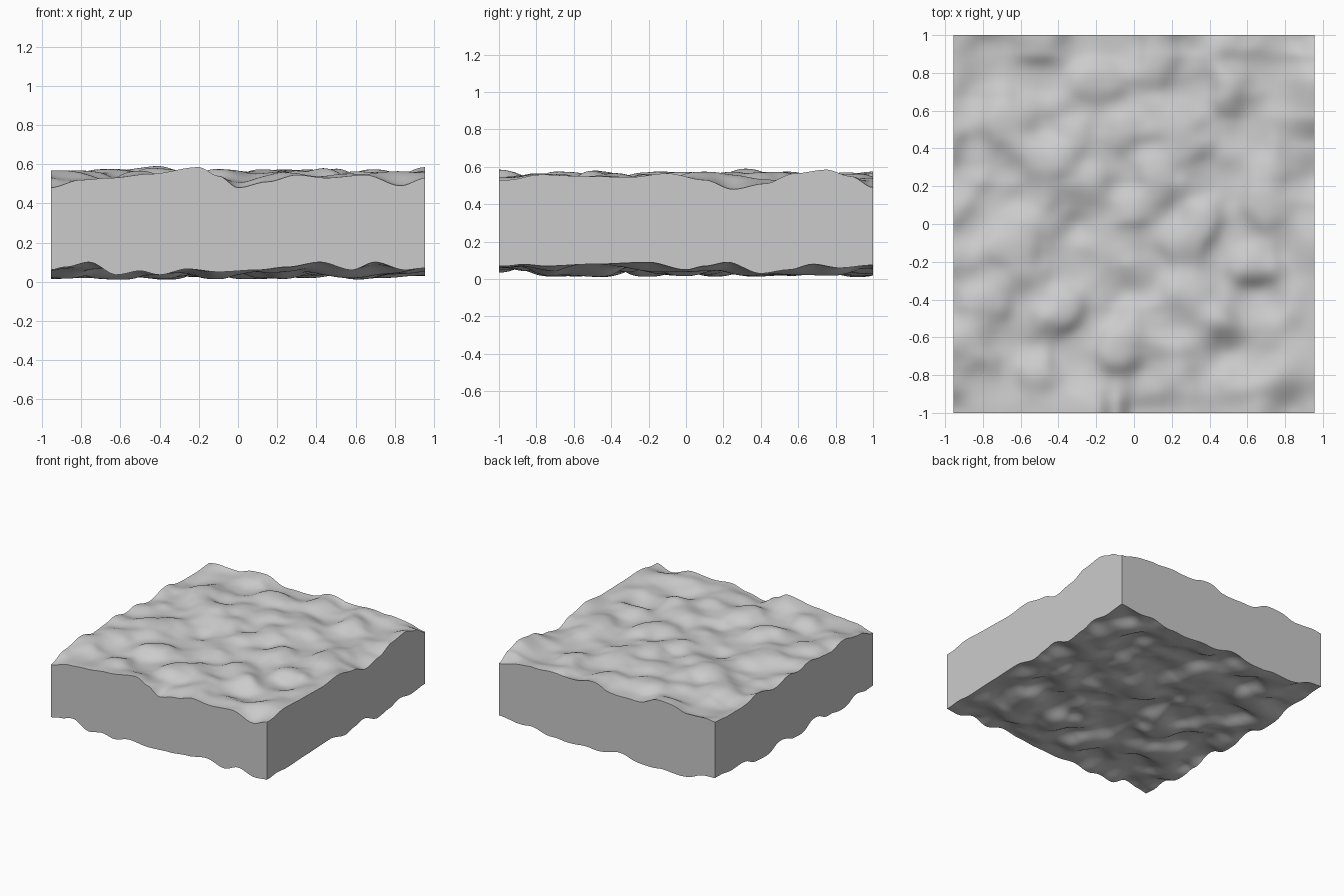
import bpy, bmesh, math
from mathutils import Vector, noise

if "Cube" in bpy.data.objects:
    bpy.data.objects.remove(bpy.data.objects["Cube"])

HX, HY = 0.955, 1.0
NX, NY = 110, 116

# Edge profiles: (position along edge, height)
TOP_FRONT = [(-.96, .48), (-.8, .52), (-.65, .53), (-.45, .55), (-.2, .585), (-.1, .54), (0, .48),
             (.15, .51), (.3, .545), (.45, .53), (.65, .545), (.83, .49), (.96, .53)]
TOP_RIGHT = [(-1, .53), (-.8, .56), (-.55, .55), (-.3, .545), (-.1, .565), (.1, .53), (.25, .48),
             (.42, .51), (.58, .565), (.75, .585), (.88, .55), (1, .49)]
BOT_FRONT = [(-.96, .06), (-.88, .075), (-.76, .1), (-.62, .035), (-.5, .055), (-.4, .035), (-.26, .065),
             (-.1, .05), (.1, .06), (.25, .075), (.42, .1), (.58, .06), (.7, .1), (.85, .06), (.96, .07)]
BOT_RIGHT = [(-1, .065), (-.9, .085), (-.75, .07), (-.5, .08), (-.2, .09), (0, .05), (.1, .07),
             (.22, .09), (.4, .03), (.55, .05), (.68, .08), (.82, .06), (1, .075)]

# Hollows and crests seen on the top: x, y, height, radius
BUMPS = [(-.53, -.65, -.045, .1), (.5, -.67, -.045, .1), (.1, -.74, -.035, .1),
         (-.05, -.4, -.035, .11), (.6, .62, -.045, .09), (-.3, -.02, -.04, .09),
         (-.55, .12, -.03, .09), (.2, .05, -.03, .1), (-.9, .28, -.03, .1),
         (-.85, .7, -.03, .1), (.25, -.2, -.03, .1), (.65, -.35, -.03, .1),
         (0, -.25, .03, .1), (.3, .2, .025, .1), (-.5, -.5, .03, .09),
         (.45, -.5, .03, .09), (.5, .75, .03, .1), (-.4, .3, .025, .12)]


def profile(points, t):
    """Smooth interpolation along an edge profile."""
    for (a, za), (b, zb) in zip(points, points[1:]):
        if t <= b:
            s = min(max((t - a) / (b - a), 0), 1)
            return za + (zb - za) * s * s * (3 - 2 * s)
    return points[-1][1]


def ripple(x, y, seed):
    p = Vector((x * 4.2, y * 4.4, seed))
    return math.tanh(2.2 * noise.noise(p) + 0.25 * noise.noise(p * 2.1))


def blend(z, x, y, front, right):
    """Pull the surface to the measured profiles near the front and right edges."""
    wr = math.exp(-((HX - x) / .13) ** 2)
    wf = math.exp(-((y + HY) / .13) ** 2)
    z += (profile(right, y) - z) * wr
    return z + (profile(front, x) - z) * wf


def top(x, y):
    z = .543 + .036 * ripple(x, y, 4.3)
    z += .8 * sum(h * math.exp(-((x - a) ** 2 + (y - b) ** 2) / r ** 2) for a, b, h, r in BUMPS)
    return min(blend(z, x, y, TOP_FRONT, TOP_RIGHT), .59)


def bottom(x, y):
    z = .05 + .043 * ripple(x, y, 9.7)
    return blend(z, x, y, BOT_FRONT, BOT_RIGHT)


# Ground slab: two rippled sheets joined by flat side walls
bm = bmesh.new()


def sheet(height):
    return [[bm.verts.new((x, y, height(x, y)))
             for y in (-HY + 2 * HY * j / NY for j in range(NY + 1))]
            for x in (-HX + 2 * HX * i / NX for i in range(NX + 1))]


up, low = sheet(top), sheet(bottom)
for i in range(NX):
    for j in range(NY):
        bm.faces.new((up[i][j], up[i + 1][j], up[i + 1][j + 1], up[i][j + 1]))
        bm.faces.new((low[i][j], low[i][j + 1], low[i + 1][j + 1], low[i + 1][j]))

# Side walls
rim = ([(i, 0) for i in range(NX)] + [(NX, j) for j in range(NY)]
       + [(i, NY) for i in range(NX, 0, -1)] + [(0, j) for j in range(NY, 0, -1)])
for (a, b), (c, d) in zip(rim, rim[1:] + rim[:1]):
    bm.faces.new((low[a][b], low[c][d], up[c][d], up[a][b]))

mesh = bpy.data.meshes.new("rippled_ground_slab")
bm.to_mesh(mesh)
bm.free()
slab = bpy.data.objects.new("rippled_ground_slab", mesh)
bpy.context.collection.objects.link(slab)
bpy.context.view_layer.objects.active = slab
slab.select_set(True)
bpy.ops.object.shade_smooth_by_angle(angle=math.radians(45))
